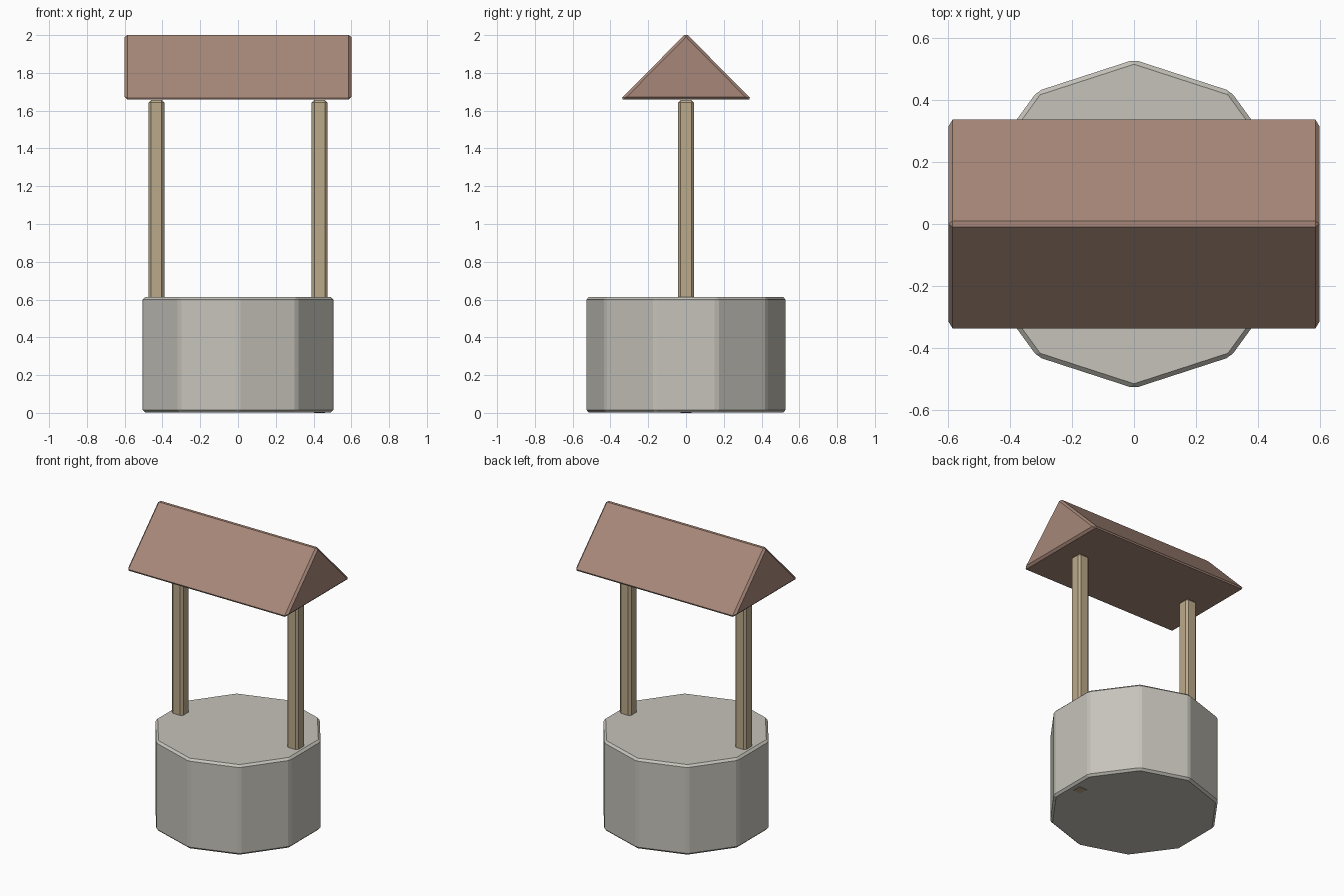
import bpy, bmesh, math

cube = bpy.data.objects.get("Cube")
if cube:
    bpy.data.objects.remove(cube, do_unlink=True)


def material(name, colour):
    mat = bpy.data.materials.new(name)
    mat.use_nodes = True
    mat.diffuse_color = (*colour, 1)
    bsdf = next(n for n in mat.node_tree.nodes if n.type == 'BSDF_PRINCIPLED')
    bsdf.inputs["Base Color"].default_value = (*colour, 1)
    return mat


stone = material("grey stone", (0.56, 0.545, 0.49))
wood = material("pale wood", (0.50, 0.40, 0.255))
tile = material("brown roof", (0.385, 0.245, 0.19))


def prism(name, profile, start, length, mat, along_x=False):
    """Extrude a closed 2D profile along z (or x) and chamfer its edges."""
    bm = bmesh.new()
    if along_x:
        verts = [bm.verts.new((start, a, b)) for a, b in profile]
        direction = (length, 0, 0)
    else:
        verts = [bm.verts.new((a, b, start)) for a, b in profile]
        direction = (0, 0, length)
    base = bm.faces.new(verts)
    new = bmesh.ops.extrude_face_region(bm, geom=[base])["geom"]
    bmesh.ops.translate(bm, vec=direction,
                        verts=[v for v in new if isinstance(v, bmesh.types.BMVert)])
    # The extrusion keeps one cap only when the source face is left behind
    bmesh.ops.holes_fill(bm, edges=[e for e in bm.edges if e.is_boundary], sides=0)
    bmesh.ops.recalc_face_normals(bm, faces=bm.faces)
    mesh = bpy.data.meshes.new(name)
    bm.to_mesh(mesh)
    bm.free()
    mesh.materials.append(mat)
    obj = bpy.data.objects.new(name, mesh)
    bpy.context.collection.objects.link(obj)
    bevel = obj.modifiers.new("Chamfer", 'BEVEL')
    bevel.width = 0.014
    bevel.segments = 1
    bevel.limit_method = 'ANGLE'
    bevel.angle_limit = math.radians(30)
    return obj


# Ten-sided stone base, corners on the front and back
sides, radius = 10, 0.531
ring = [(radius * math.sin(math.tau * i / sides), radius * math.cos(math.tau * i / sides))
        for i in range(sides)]
prism("well_base", ring, 0.002, 0.611, stone)

# Two square posts standing inside the base; one just reaches through the floor
h = 0.042
for name, x, bottom in (("left_post", 0.432, 0.0), ("right_post", -0.432, 0.004)):
    square = [(x - h, -h), (x + h, -h), (x + h, h), (x - h, h)]
    prism(name, square, bottom, 1.657 - bottom, wood)

# Solid gabled roof
gable = [(-0.348, 1.658), (0.348, 1.658), (0, 2.01)]
prism("roof", gable, -0.6, 1.2, tile, along_x=True)
